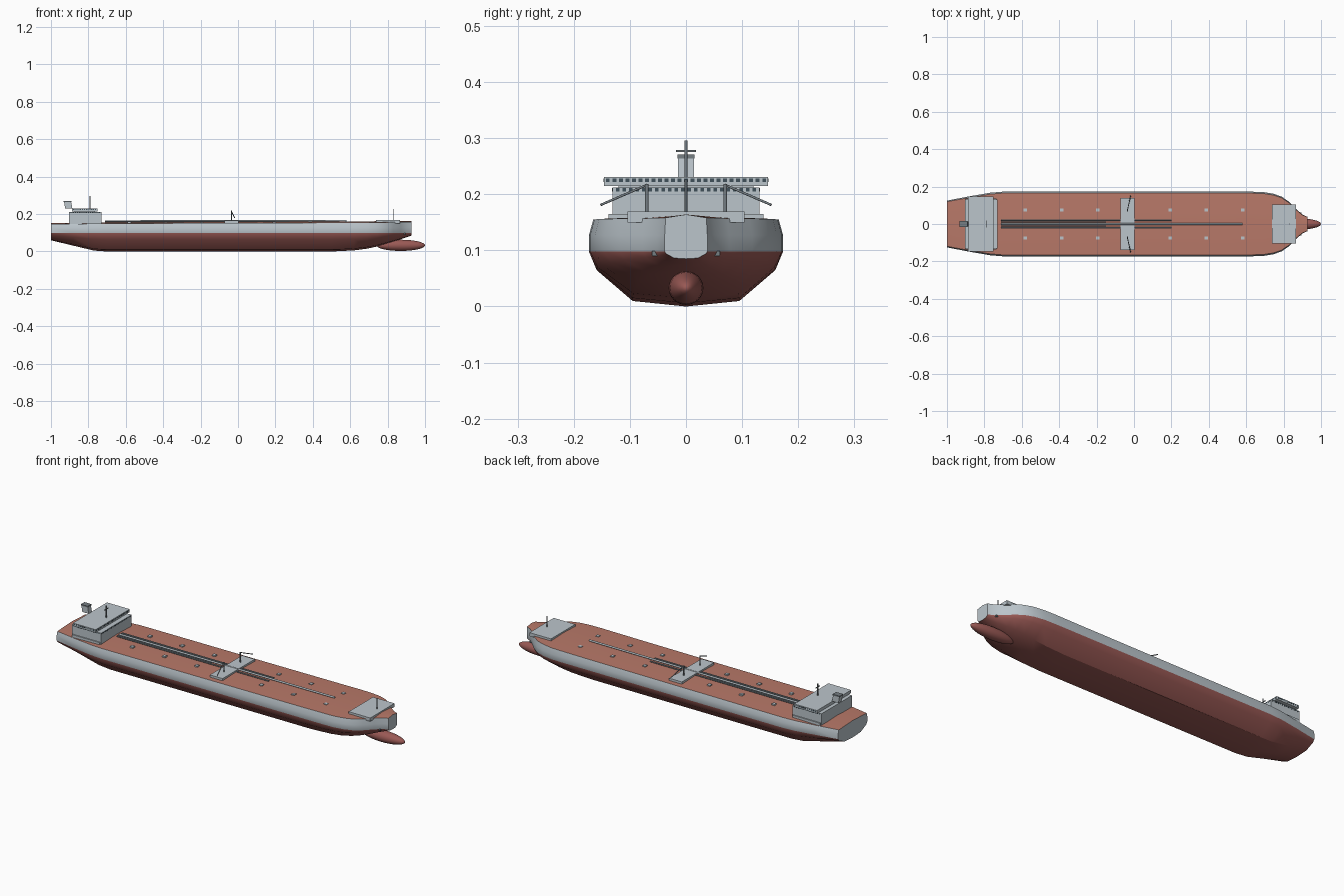
import bpy, bmesh, math
from mathutils import Vector

if "Cube" in bpy.data.objects:
    bpy.data.objects.remove(bpy.data.objects["Cube"])


def mat(name, c):
    m = bpy.data.materials.new(name)
    m.diffuse_color = (*c, 1)
    m.use_nodes = True
    m.node_tree.nodes["Principled BSDF"].inputs["Base Color"].default_value = m.diffuse_color
    return m


GREY = mat("ship_grey", (0.50, 0.56, 0.60))
RED = mat("antifouling_red", (0.32, 0.10, 0.09))
DECK = mat("deck_red", (0.48, 0.19, 0.14))
DARK = mat("dark_glass", (0.05, 0.08, 0.10))
STEEL = mat("dark_steel", (0.18, 0.21, 0.23))


def finish(name, bm, mats, smooth=None):
    bmesh.ops.recalc_face_normals(bm, faces=bm.faces[:])
    me = bpy.data.meshes.new(name)
    bm.to_mesh(me)
    bm.free()
    for m in mats:
        me.materials.append(m)
    ob = bpy.data.objects.new(name, me)
    bpy.context.collection.objects.link(ob)
    if smooth:
        bpy.ops.object.select_all(action='DESELECT')
        ob.select_set(True)
        bpy.context.view_layer.objects.active = ob
        bpy.ops.object.shade_smooth_by_angle(angle=math.radians(smooth))
    return ob


def add_box(bm, x0, x1, y0, y1, z0, z1):
    vs = bmesh.ops.create_cube(bm, size=1)['verts']
    for v in vs:
        v.co = Vector((x1 if v.co.x > 0 else x0, y1 if v.co.y > 0 else y0, z1 if v.co.z > 0 else z0))
    return vs


def box(name, x0, x1, y0, y1, z0, z1, m=GREY):
    bm = bmesh.new()
    add_box(bm, x0, x1, y0, y1, z0, z1)
    return finish(name, bm, [m])


def rod(name, a, b, r, m=STEEL, r2=None, n=10):
    a, b = Vector(a), Vector(b)
    bm = bmesh.new()
    vs = bmesh.ops.create_cone(bm, cap_ends=True, segments=n, radius1=r,
                               radius2=r if r2 is None else r2, depth=(b - a).length)['verts']
    q = Vector((0, 0, 1)).rotation_difference(b - a)
    for v in vs:
        v.co = q @ v.co + (a + b) / 2
    return finish(name, bm, [m], 40)


# Hull: cross-sections lofted along the length
# station: x, half beam, keel height, deck edge height
stations = [(-1, .125, .060, .146), (-.88, .148, .031, .147), (-.77, .167, .005, .149),
            (-.70, .173, 0, .150), (0, .173, 0, .152), (.5, .173, 0, .154),
            (.62, .173, .006, .155), (.69, .171, .015, .155), (.745, .162, .027, .156),
            (.79, .146, .040, .156), (.83, .118, .053, .157), (.87, .077, .066, .157),
            (.90, .051, .076, .158), (.928, .038, .085, .158)]
WL = .098
half = [(.55, .10), (.92, .66), (1, 1)]


def section(x, hw, zk, zd):
    pts = [(hw * f, zk + (WL - zk) * t) for f, t in half]
    pts += [(hw * 1.0, .127), (hw * .955, zd)]
    ring = [(0, zk)] + pts + [(0, zd + .006)] + [(-y, z) for y, z in reversed(pts)]
    return [(x, y, z) for y, z in ring]


bm = bmesh.new()
rings = [[bm.verts.new(p) for p in section(*s)] for s in stations]
n = len(rings[0])
for a, b in zip(rings, rings[1:]):
    for i in range(n):
        j = (i + 1) % n
        f = bm.faces.new((a[i], a[j], b[j], b[i]))
        k = min(i, n - 1 - i)
        f.material_index = 0 if k < 3 else (1 if k < 5 else 2)
for r in (rings[0], rings[-1]):
    bm.faces.new(r).material_index = 1
finish("hull", bm, [RED, GREY, DECK], 30)

# Bulbous bow
bm = bmesh.new()
for v in bmesh.ops.create_uvsphere(bm, u_segments=32, v_segments=16, radius=1)['verts']:
    c = v.co.copy()
    v.co = Vector((.87 + c.z * .13, c.x * .031, .033 + c.y * .030))
finish("bulb", bm, [RED], 40)

# Accommodation block and bridge
box("house_base", -.90, -.735, -.137, .137, .140, .162)
box("accommodation", -.904, -.730, -.131, .131, .150, .212)
box("bridge_neck", -.875, -.765, -.120, .120, .210, .217)
box("bridge", -.888, -.752, -.146, .146, .215, .231)

# Window rows on the front and both sides
bm = bmesh.new()
for xf, x_aft, hw, z in ((-.730, -.904, .131, .208), (-.752, -.888, .146, .225)):
    cnt = int(2 * (hw - .006) / .0116)
    for i in range(cnt + 1):
        y = (i - cnt / 2) * .0116
        add_box(bm, xf - .001, xf + .001, y - .0033, y + .0033, z - .003, z + .003)
    cs = int((xf - x_aft - .012) / .0116)
    for i in range(cs + 1):
        x = (xf + x_aft) / 2 + (i - cs / 2) * .0116
        for s in (-1, 1):
            add_box(bm, x - .0033, x + .0033, s * hw - .001, s * hw + .001, z - .003, z + .003)
finish("windows", bm, [DARK])

# Raked funnel with dark top
bm = bmesh.new()
for v in add_box(bm, -.924, -.886, -.014, .014, .231, .266):
    if v.co.z > .25:
        v.co.x -= .006
finish("funnel", bm, [GREY])
box("funnel_cap", -.932, -.890, -.0155, .0155, .264, .271, STEEL)

# Main mast
rod("main_mast", (-.79, 0, .23), (-.79, 0, .296), .0028)
box("mast_yard", -.792, -.788, -.018, .018, .275, .279, STEEL)

# Forecastle platform and foremast
box("forecastle_platform", .737, .866, -.104, .104, .150, .169)
rod("foremast", (.833, 0, .165), (.833, 0, .226), .0025)

# Midship manifold platform with two cranes
box("manifold_platform", -.072, .004, -.138, .138, .150, .165)
for s, side in ((-1, "right"), (1, "left")):
    rod("crane_post_" + side, (-.035, s * .07, .16), (-.035, s * .07, .218), .0035)
    rod("crane_boom_" + side, (-.036, s * .069, .217), (-.018, s * .152, .181), .0022)

# Deck pipes and catwalk along the centreline
rod("centre_pipe", (-.71, 0, .162), (.58, 0, .164), .005, GREY)
for s, side in ((-1, "right"), (1, "left")):
    rod("cargo_pipe_" + side, (-.71, s * .021, .160), (.20, s * .021, .160), .004, STEEL)
    rod("inner_pipe_" + side, (-.71, s * .011, .160), (-.15, s * .011, .160), .0035, STEEL)

# Tank hatches
bm = bmesh.new()
for i in (-3, -2, -1, 1, 2, 3):
    for s in (-1, 1):
        x, y = i * .1935, s * .075
        add_box(bm, x - .009, x + .009, y - .009, y + .009, .150, .161)
finish("tank_hatches", bm, [GREY])

# Anchors
for s, side in ((-1, "right"), (1, "left")):
    box("anchor_" + side, .875, .895, s * .052 - .009, s * .052 + .009, .090, .099, STEEL)
